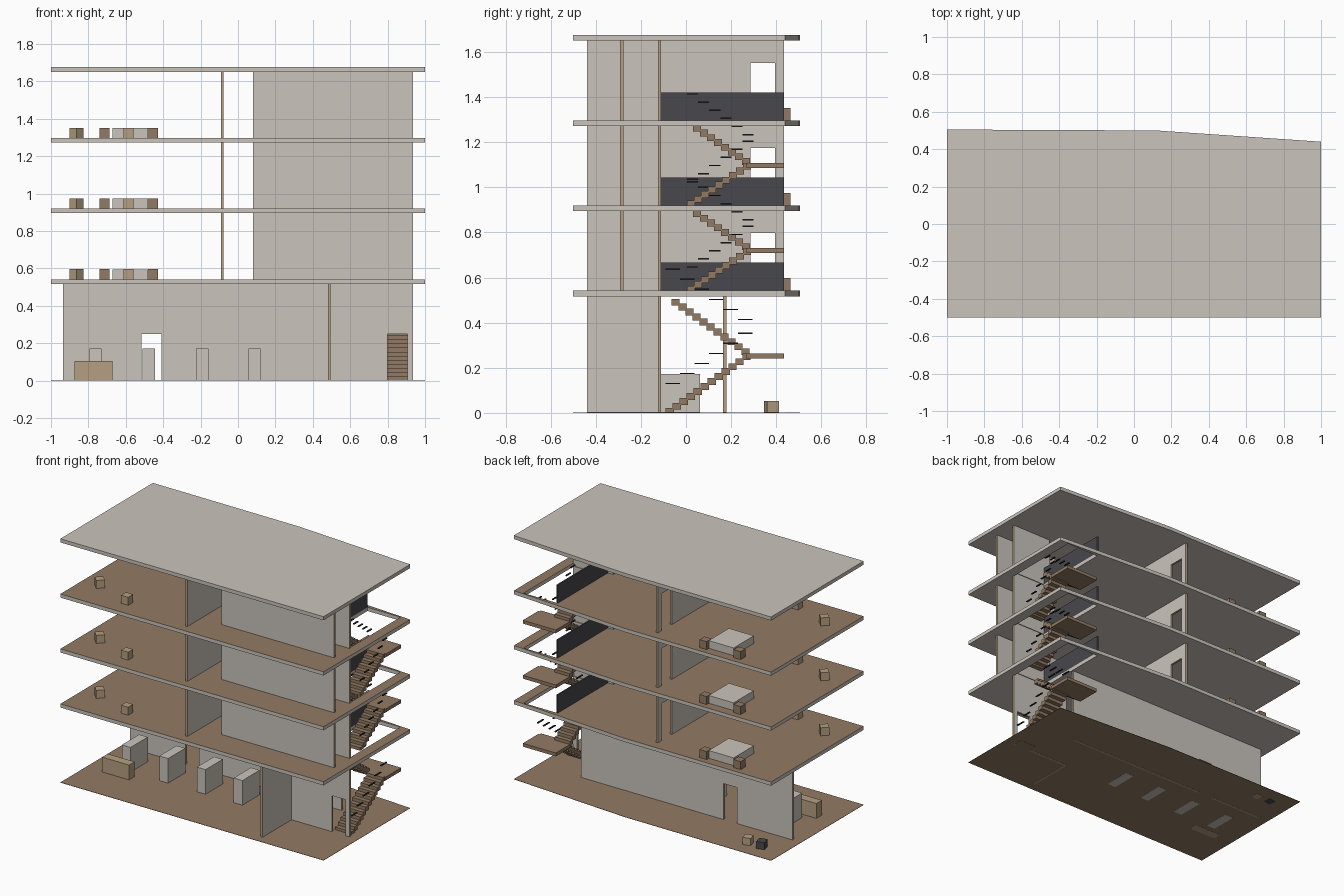
import bpy, bmesh, math
from mathutils import Vector, Matrix

if "Cube" in bpy.data.objects:
    bpy.data.objects.remove(bpy.data.objects["Cube"])


def material(name, rgb):
    m = bpy.data.materials.new(name)
    m.use_nodes = True
    m.diffuse_color = (*rgb, 1)
    m.node_tree.nodes["Principled BSDF"].inputs["Base Color"].default_value = (*rgb, 1)
    return m


GREY = material("warm grey plaster", (0.59, 0.55, 0.50))
BROWN = material("brown wood", (0.29, 0.195, 0.125))
TAN = material("light tan wood", (0.46, 0.35, 0.22))
DARK = material("charcoal panel", (0.065, 0.063, 0.073))
BLACK = material("black metal", (0.02, 0.02, 0.023))


def finish(name, bm, mats):
    bmesh.ops.recalc_face_normals(bm, faces=bm.faces)
    mesh = bpy.data.meshes.new(name)
    bm.to_mesh(mesh)
    bm.free()
    for m in mats:
        mesh.materials.append(m)
    obj = bpy.data.objects.new(name, mesh)
    bpy.context.collection.objects.link(obj)
    return obj


def add_box(bm, lo, hi, turn=0):
    lo, hi = Vector(lo), Vector(hi)
    mat = (Matrix.Translation((lo + hi) / 2) @ Matrix.Rotation(math.radians(turn), 4, "Z")
           @ Matrix.Diagonal((*(hi - lo), 1)))
    bmesh.ops.create_cube(bm, size=1, matrix=mat)


def box(name, lo, hi, mat, turn=0):
    bm = bmesh.new()
    add_box(bm, lo, hi, turn)
    return finish(name, bm, [mat])


def plate(name, outline, depth, mats, rule, hole=None):
    """Flat outline with an optional rectangular opening, given thickness."""
    bm = bmesh.new()
    bm.faces.new([bm.verts.new(p) for p in outline])
    depth = Vector(depth)
    if hole:
        lo, hi = hole
        axes = [a for a in range(3) if depth[a] == 0]
        for a in axes:
            for value in (lo[a], hi[a]):
                no = [0, 0, 0]
                no[a] = 1
                bmesh.ops.bisect_plane(bm, geom=bm.verts[:] + bm.edges[:] + bm.faces[:],
                                       plane_co=Vector(no) * value, plane_no=no)
        inside = [f for f in bm.faces
                  if all(lo[a] < f.calc_center_median()[a] < hi[a] for a in axes)]
        bmesh.ops.delete(bm, geom=inside, context="FACES")
    new = bmesh.ops.extrude_face_region(bm, geom=bm.faces[:])["geom"]
    bmesh.ops.translate(bm, vec=depth, verts=[v for v in new if isinstance(v, bmesh.types.BMVert)])
    bmesh.ops.recalc_face_normals(bm, faces=bm.faces)
    for f in bm.faces:
        f.material_index = rule(f.normal)
    return finish(name, bm, mats)


T = 0.015  # wall thickness


def wall_x(name, x0, x1, y, z0, z1, door=None):
    """Wall running along x; its narrow edges are tan."""
    hole = door and ((door[0], 0, z0 - 0.01), (door[1], 0, z0 + door[2]))
    plate(name, [(x0, y, z0), (x1, y, z0), (x1, y, z1), (x0, y, z1)], (0, T, 0),
          [GREY, TAN], lambda n: int(abs(n.y) < 0.5), hole)


def wall_y(name, x, y0, y1, z0, z1, door=None):
    """Wall running along y; its narrow edges are tan."""
    hole = door and ((0, door[0], z0 - 0.01), (0, door[1], z0 + door[2]))
    plate(name, [(x, y0, z0), (x, y1, z0), (x, y1, z1), (x, y0, z1)], (T, 0, 0),
          [GREY, TAN], lambda n: int(abs(n.x) < 0.5), hole)


# Ground and slabs
PLAN = [(-1, -0.5), (1, -0.5), (1, 0.44), (0.12, 0.5), (-1, 0.505)]
FLOORS = [0.542, 0.92, 1.297]
ROOF, SLAB = 1.676, 0.025
WELL = ((0.68, -0.115, 0), (0.93, 0.435, 0))


def slab(name, top, thick, mats, hole=None):
    plate(name, [(x, y, top - thick) for x, y in PLAN], (0, 0, thick), mats,
          lambda n: int(n.z > 0.5), hole)


slab("ground_floor", 0.003, 0.002, [BROWN, BROWN])
for i, z in enumerate(FLOORS):
    slab(f"floor_slab_{i + 1}", z, SLAB, [GREY, BROWN], WELL)
slab("roof_slab", ROOF, SLAB, [GREY, GREY])

# Ground storey walls
top = FLOORS[0] - SLAB
wall_x("ground_back_wall", -0.935, 0.67, 0.165, 0, top, (-0.515, -0.41, 0.25))
wall_x("ground_stair_wall", 0.485, 0.935, -0.125, 0, top, (0.80, 0.905, 0.25))
wall_y("ground_cross_wall", 0.48, -0.44, -0.125, 0, top)

# Upper storey walls and stairwell panels
for i, z in enumerate(FLOORS):
    top = (FLOORS + [ROOF])[i + 1] - SLAB
    wall_y(f"cross_wall_{i + 1}", -0.092, -0.44, 0.435, z, top, (0.285, 0.395, 0.255))
    wall_x(f"corridor_wall_{i + 1}", 0.08, 0.935, -0.293, z, top)
    wall_x(f"stair_wall_{i + 1}", 0.63, 0.935, -0.125, z, top)
    box(f"stairwell_panel_{i + 1}", (0.67, -0.11, z), (0.68, 0.435, z + 0.124), DARK)


# Stairs: lower flight outside, landing, upper flight inside
RUN = 0.031


def stairs(tag, z, y0, n, rise, rail_len, rails, rail_rise, rail_z):
    mid = z + n * rise
    bm = bmesh.new()
    for i in range(n):
        y, t = y0 + RUN * i, z + rise * (i + 1)
        add_box(bm, (0.80, y, max(t - 0.03, z)), (0.925, y + RUN + 0.005, t))
        if i < n - 1:
            t = mid + rise * (i + 1)
            y = y0 + RUN * (n - 1 - i)
            add_box(bm, (0.685, y - 0.005, t - 0.03), (0.80, y + RUN, t))
    add_box(bm, (0.685, y0 + RUN * n - 0.015, mid - 0.023), (0.935, 0.435, mid))
    finish(f"stairs_{tag}", bm, [BROWN])
    # Short handrail bars above both flights
    bm = bmesh.new()
    for k in range(rails):
        y = y0 + rail_len * k
        zl = z + rail_z + rail_rise * k
        add_box(bm, (0.918, y, zl - 0.003), (0.928, y + rail_len, zl + 0.003))
        zu = mid + rail_z + 0.02 + rail_rise * (rails - 1 - k)
        add_box(bm, (0.80, y, zu - 0.003), (0.81, y + rail_len, zu + 0.003))
    finish(f"handrail_bars_{tag}", bm, [BLACK])


stairs("ground", 0, -0.09, 12, 0.022, 0.064, 6, 0.0445, 0.13)
for i, z in enumerate(FLOORS[:2]):
    stairs(f"level_{i + 1}", z, 0.005, 9, 0.021, 0.049, 6, 0.036, 0.105)

# Ground storey furniture
for i, x in enumerate((-0.795, -0.51, -0.225, 0.055)):
    box(f"counter_{i + 1}", (x, -0.125, 0), (x + 0.066, 0.062, 0.172), GREY)
box("reception_desk", (-0.875, -0.225, 0), (-0.67, -0.165, 0.105), TAN)
box("tan_stool", (-0.765, 0.352, 0), (-0.71, 0.407, 0.052), TAN, 15)
box("dark_stool", (-0.87, 0.352, 0), (-0.815, 0.407, 0.052), DARK, 15)

# Upper storey furniture
for i, z in enumerate(FLOORS):
    h = z + 0.055
    box(f"bed_{i + 1}", (-0.67, 0.22, z), (-0.48, 0.44, z + 0.053), GREY)
    for side, x in (("right", -0.74), ("left", -0.482)):
        box(f"{side}_nightstand_{i + 1}", (x, 0.41, z), (x + 0.054, 0.464, h), BROWN)
    box(f"front_stool_{i + 1}", (-0.612, -0.395, z), (-0.558, -0.341, h), TAN)
    box(f"corner_stool_{i + 1}", (-0.89, -0.295, z), (-0.836, -0.241, h), TAN, 45)
